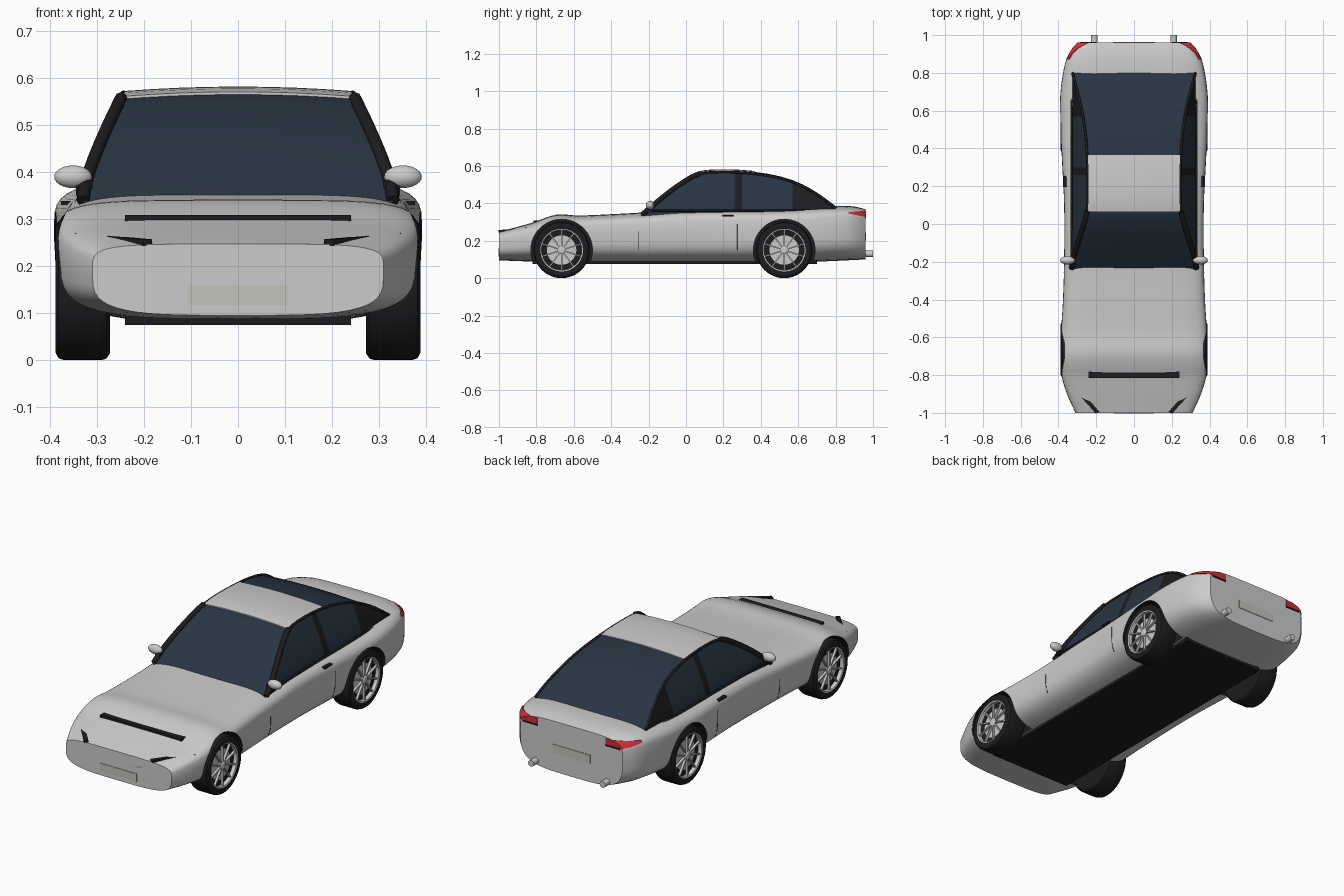
import bpy, bmesh
from math import sin, cos, pi, radians
from mathutils import Vector, Matrix

if "Cube" in bpy.data.objects:
    bpy.data.objects.remove(bpy.data.objects["Cube"])


def mat(name, c):
    m = bpy.data.materials.new(name)
    m.diffuse_color = (*c, 1)
    m.use_nodes = True
    m.node_tree.nodes["Principled BSDF"].inputs["Base Color"].default_value = m.diffuse_color
    return m


PAINT = mat("paint", (.8, .8, .8))
BLACK = mat("black trim", (.012, .012, .014))
GLASS = mat("glass", (.022, .035, .055))
RED = mat("red lamp", (.6, .03, .04))
PLATE = mat("plate", (.55, .55, .5))


def finish(name, bm, mats=(), smooth=True):
    bmesh.ops.recalc_face_normals(bm, faces=bm.faces)
    me = bpy.data.meshes.new(name)
    bm.to_mesh(me)
    bm.free()
    for m in mats:
        me.materials.append(m)
    ob = bpy.data.objects.new(name, me)
    bpy.context.collection.objects.link(ob)
    if smooth:
        shade(ob)
    return ob


def activate(ob):
    bpy.ops.object.select_all(action='DESELECT')
    ob.select_set(True)
    bpy.context.view_layer.objects.active = ob


def shade(ob):
    activate(ob)
    bpy.ops.object.shade_smooth_by_angle(angle=radians(32))


def loft(name, rings, mats=(), pick=None, caps=True):
    """Skin a list of closed rings; pick(ring, column) chooses the material slot."""
    bm = bmesh.new()
    vs = [[bm.verts.new(p) for p in r] for r in rings]
    n = len(vs[0])
    for i in range(len(vs) - 1):
        for j in range(n):
            k = (j + 1) % n
            f = bm.faces.new((vs[i][j], vs[i][k], vs[i + 1][k], vs[i + 1][j]))
            f.material_index = pick(i, j) if pick else 0
    if caps:
        bm.faces.new(vs[0])
        bm.faces.new(vs[-1])
    return finish(name, bm, mats)


def box(name, x, y, z, m=None):
    """Box from (min, max) ranges."""
    return loft(name, [[(x[0], b, z[0]), (x[1], b, z[0]), (x[1], b, z[1]), (x[0], b, z[1])]
                       for b in y], [m] if m else [])


def cyl(name, r, depth, loc, axis, mats=(), segs=48, r2=None):
    bm = bmesh.new()
    rot = Matrix.Rotation(pi / 2, 4, axis)
    bmesh.ops.create_cone(bm, cap_ends=True, segments=segs, radius1=r, radius2=r2 or r,
                          depth=depth, matrix=Matrix.Translation(loc) @ rot)
    return finish(name, bm, mats)


def tube(name, pts, r, m):
    cu = bpy.data.curves.new(name, 'CURVE')
    cu.dimensions = '3D'
    cu.bevel_depth, cu.bevel_resolution, cu.use_fill_caps = r, 2, True
    sp = cu.splines.new('POLY')
    sp.points.add(len(pts) - 1)
    for p, q in zip(sp.points, pts):
        p.co = (*q, 1)
    cu.materials.append(m)
    ob = bpy.data.objects.new(name, cu)
    bpy.context.collection.objects.link(ob)


def interp(tab, y):
    """Smooth (Hermite) lookup in a list of (y, value)."""
    n = len(tab)
    i = 0
    while i < n - 2 and y > tab[i + 1][0]:
        i += 1

    def slope(k):
        a, b = tab[max(k - 1, 0)], tab[min(k + 1, n - 1)]
        return (b[1] - a[1]) / (b[0] - a[0])
    (y0, a), (y1, b) = tab[i], tab[i + 1]
    h = y1 - y0
    t = min(max((y - y0) / h, 0), 1)
    return ((2*t**3 - 3*t*t + 1) * a + (t**3 - 2*t*t + t) * h * slope(i)
            + (3*t*t - 2*t**3) * b + (t**3 - t*t) * h * slope(i + 1))


# Body shell: superellipse sections lofted along the length
WIDTH = [(-1, .31), (-.9, .355), (-.8, .383), (-.62, .388), (-.4, .376), (-.2, .37), (.1, .37),
         (.35, .382), (.55, .391), (.7, .389), (.85, .365), (.92, .335), (.96, .30)]
TOP = [(-1, .247), (-.9, .275), (-.8, .303), (-.75, .324), (-.68, .341), (-.58, .335), (-.4, .342),
       (-.22, .352), (0, .368), (.5, .372), (.8, .386), (.9, .383), (.96, .368)]
BOT = [(-1, .095), (-.8, .088), (-.4, .08), (.5, .08), (.75, .09), (.96, .1)]


def mid(y):
    return interp(BOT, y) + .63 * (interp(TOP, y) - interp(BOT, y))


def section(y, n=48):
    w, t, b, m = interp(WIDTH, y), interp(TOP, y), interp(BOT, y), mid(y)
    out = []
    for i in range(n):
        c, s = cos(2 * pi * i / n), sin(2 * pi * i / n)
        e, h = (2 / 4.6, t - m) if s >= 0 else (2 / 3.8, m - b)
        out.append((w * abs(c)**e * (1 if c > 0 else -1), y,
                    m + h * abs(s)**e * (1 if s > 0 else -1)))
    return out


def side_x(y, z):
    m = mid(y)
    u = (z - m) / (interp(TOP, y) - m) if z > m else (m - z) / (m - interp(BOT, y))
    p = 4.6 if z > m else 3.8
    return interp(WIDTH, y) * max(1 - min(u, 1)**p, 0)**(1 / p)


body = loft("body_shell", [section(-1 + 1.96 * i / 70) for i in range(71)], [PAINT, BLACK])

# Wheel arches cut from the body
AXLES = (-.665, .525)
for y in AXLES:
    for s in (-1, 1):
        c = cyl("arch_cutter", .165, .25, (s * .375, y, .15), 'Y', [PAINT, BLACK], 64)
        for f in c.data.polygons:
            f.material_index = 1
        mod = body.modifiers.new("arch", 'BOOLEAN')
        mod.object, mod.operation, mod.solver = c, 'DIFFERENCE', 'EXACT'
        activate(body)
        bpy.ops.object.modifier_apply(modifier=mod.name)
        bpy.data.objects.remove(c)
shade(body)

# Greenhouse: glass with black B pillars and rear quarters
ROOF = [(-.24, .345), (-.1, .462), (0, .532), (.07, .567), (.2, .577), (.365, .568), (.5, .545),
        (.6, .512), (.7, .458), (.8, .385)]


def tumble(z):
    return .33 - .088 * (max(z - .35, 0) / .22)**1.3


def cabin(y):
    t = interp(ROOF, y)
    e = t - .01
    xe = tumble(e)
    zs = [.31 + (e - .31) * i / 6 for i in range(7)]
    half = [(tumble(z), y, z) for z in zs]
    half += [(xe * k, y, t - .01 * k * k) for k in (.8, .55, .28)]
    return half + [(0, y, t)] + [(-x, b, z) for x, b, z in reversed(half)]


YS = [-.24, -.17, -.1, -.05, 0, .04, .07, .13, .2, .26, .3, .365, .43, .5, .57, .62, .67, .72, .76, .8]


def glass_or_trim(i, j):
    side = j < 6 or 14 <= j < 20
    return int(side and (YS[i] == .26 or YS[i] >= .57))


loft("cabin_glass", [cabin(y) for y in YS], [GLASS, BLACK], glass_or_trim)

# Roof panel
rings = []
for i in range(9):
    y = .065 + .3 * i / 8
    xs = [-.243 + .486 * k / 8 for k in range(9)]
    up = [(x, y, interp(ROOF, y) + .005 - .01 * (x / .25)**2) for x in xs]
    rings.append(up + [(x, b, z - .012) for x, b, z in reversed(up)])
loft("roof_panel", rings, [PAINT])

# Underbody pan, grille, number plates and bonnet slot
box("floor_pan", (-.24, .24), (-.82, .7), (.075, .1), BLACK)
box("upper_grille", (-.135, .135), (-1, -.97), (.195, .237), BLACK)
box("lower_grille", (-.162, .162), (-1, -.97), (.14, .199), BLACK)
box("front_plate", (-.107, .107), (-1.003, -.97), (.117, .16), PLATE)
box("rear_plate", (-.11, .11), (.94, .963), (.2, .245), PLATE)
box("bonnet_slot", (-.24, .24), (-.815, -.77), (.285, .309), BLACK)

for s in (-1, 1):
    # Pillars along the cabin edge
    def edge(y):
        e = interp(ROOF, y) - .01
        return (s * tumble(e), y, e)
    tube("windscreen_pillar", [edge(-.235 + .305 * i / 8) for i in range(9)], .014, BLACK)
    tube("roof_rail", [edge(.07 + .73 * i / 18) for i in range(19)], .007, BLACK)
    tube("belt_trim", [(s * .331, -.2 + i * .1, .36) for i in range(11)], .006, BLACK)

    # Headlamp slit, tapering around the nose corner
    rings = []
    for i in range(5):
        t = i / 4
        p = Vector((s * (.195 + .145 * t), -1 + .15 * t + .02 * t * (1 - t), .25 + .017 * t))
        o = Vector((s * .012, -.006, 0))
        h = .007 - .004 * t
        rings.append([p + o * .6 + Vector((0, 0, h)), p - o + Vector((0, 0, h)),
                      p - o - Vector((0, 0, h)), p + o * .6 - Vector((0, 0, h))])
    loft("headlamp", rings, [BLACK])

    # Tail lamp wrapping the rear corner
    rings = []
    for i in range(7):
        y = .87 + .092 * i / 6
        lo, hi = .345 - .018 * i / 6, .353 + .007 * i / 6
        zs = [lo + (hi - lo) * k / 3 for k in range(4)]
        out = [(s * (side_x(y, z) + .005), y, z) for z in zs]
        rings.append(out + [(s * .2, y, z) for z in reversed(zs)])
    loft("tail_lamp", rings, [RED])
    box("tail_lamp_trim", sorted((s * .2, s * .285)), (.94, .963), (.318, .327), BLACK)

    # Door mirror
    bm = bmesh.new()
    bmesh.ops.create_uvsphere(bm, u_segments=24, v_segments=14, radius=1, matrix=Matrix.Translation(
        (s * .351, -.192, .39)) @ Matrix.Diagonal((.04, .022, .024, 1)))
    finish("door_mirror", bm, [PAINT])
    box("mirror_stalk", sorted((s * .31, s * .345)), (-.205, -.18), (.35, .383), BLACK)

    # Door handle and door gaps
    box("door_handle", sorted((s * .355, s * .377)), (.195, .255), (.33, .338), BLACK)
    for y, top in ((-.255, .25), (.275, .29)):
        tube("door_gap", [(s * side_x(y, z), y, z) for z in (.15, .18, .21, top)], .0015, BLACK)

    # Exhaust pipe
    cyl("exhaust_pipe", .017, .07, (s * .21, .965, .13), 'X', [PAINT], 20)

    # Wheels: turned tyre, rim ring, hub and ten spokes
    for y in AXLES:
        def turned(name, prof, m, n=48):
            loft(name, [[(s * x, y + r * cos(2 * pi * k / n), .15 + r * sin(2 * pi * k / n))
                         for k in range(n)] for x, r in prof], [m])
        turned("tyre", [(.272, .09), (.272, .135), (.28, .147), (.29, .15), (.37, .15), (.382, .146),
                        (.388, .135), (.386, .114), (.365, .108), (.362, .02)], BLACK)
        turned("rim", [(.364, .106), (.384, .108), (.386, .114), (.38, .116), (.364, .116),
                       (.363, .106)], PAINT)
        turned("hub", [(.36, .022), (.378, .022), (.383, .014)], PAINT, 20)
        bm = bmesh.new()
        for k in range(10):
            m = (Matrix.Translation((s * .373, y, .15)) @ Matrix.Rotation(2 * pi * k / 10, 4, 'X')
                 @ Matrix.Translation((0, 0, .063)) @ Matrix.Diagonal((.012, .007, .09, 1)))
            bmesh.ops.create_cube(bm, size=1, matrix=m)
        finish("spokes", bm, [PAINT])
